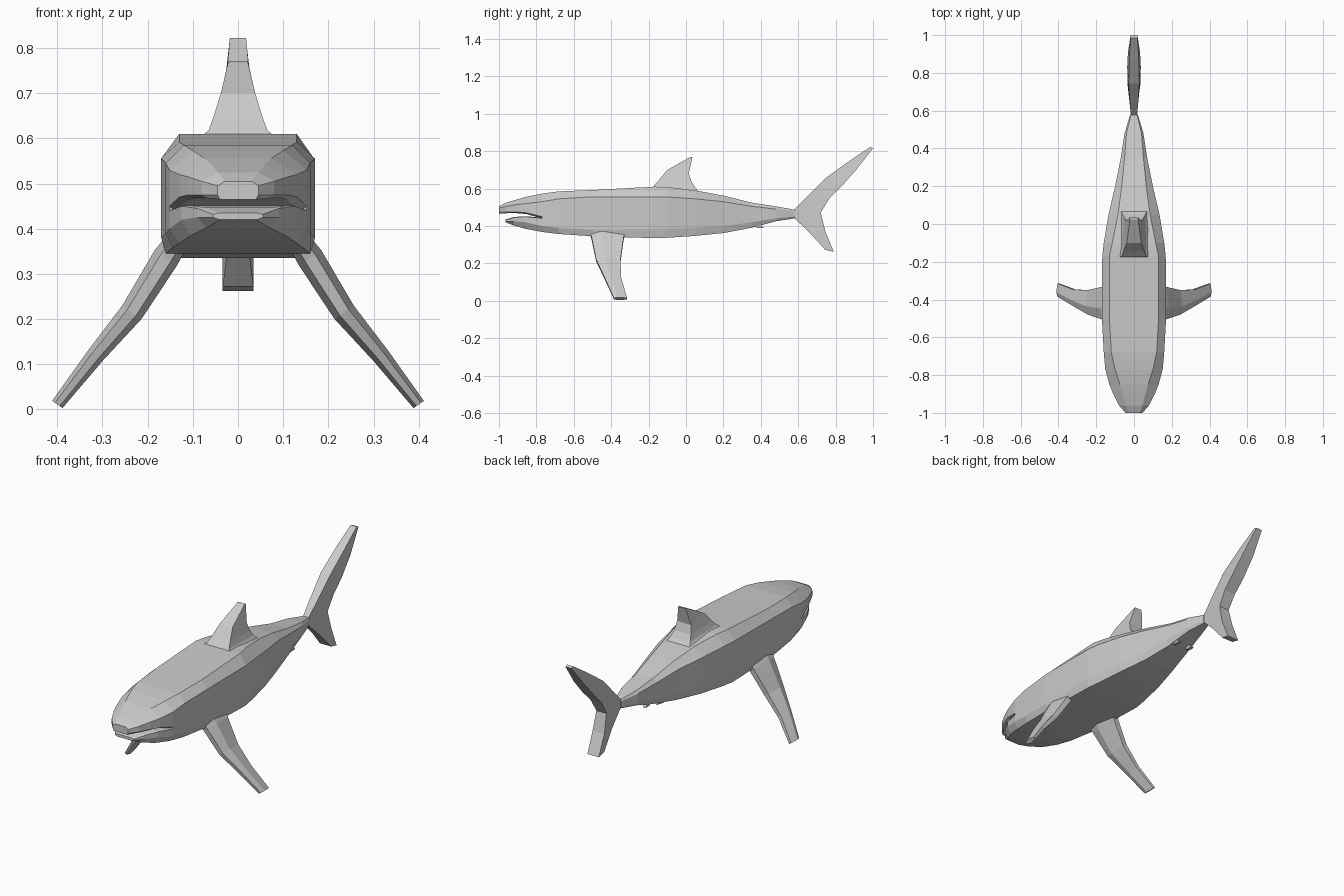
import bpy, bmesh
from mathutils import Vector

grey = bpy.data.materials.new("shark_grey")
grey.diffuse_color = (0.6, 0.6, 0.6, 1)


def loft(name, rings, mirror=False):
    """Skin a list of equal-length point rings into a closed, flat-shaded object."""
    bm = bmesh.new()
    loops = [[bm.verts.new(p) for p in ring] for ring in rings]
    n = len(loops[0])
    for a, b in zip(loops, loops[1:]):
        for i in range(n):
            j = (i + 1) % n
            bm.faces.new((a[i], a[j], b[j], b[i]))
    bm.faces.new(loops[0])
    bm.faces.new(loops[-1])
    bmesh.ops.recalc_face_normals(bm, faces=bm.faces)
    mesh = bpy.data.meshes.new(name)
    bm.to_mesh(mesh)
    bm.free()
    mesh.materials.append(grey)
    obj = bpy.data.objects.new(name, mesh)
    bpy.context.collection.objects.link(obj)
    if mirror:
        mod = obj.modifiers.new("mirror", 'MIRROR')
        mod.use_axis = (True, False, False)
    return obj


def hull_ring(y, t, w, b, top, sh, low, bot):
    """Eight-sided body section: flat top, chamfered shoulders, flat belly."""
    half = [(t, top), (w, sh), (w, low), (b, bot)]
    return [(x, y, z) for x, z in half] + [(-x, y, z) for x, z in reversed(half)]


# Main body: y, top half-width, side, belly, top z, shoulder z, low z, belly z
loft("body", [hull_ring(*r) for r in [
    (-.77, .10, .152, .13, .573, .53, .40, .368),
    (-.68, .12, .16, .145, .585, .545, .39, .357),
    (-.50, .13, .17, .16, .592, .556, .38, .345),
    (-.17, .13, .168, .16, .61, .556, .385, .335),
    (-.10, .115, .16, .15, .608, .555, .385, .337),
    (.05, .085, .135, .125, .59, .545, .39, .347),
    (.20, .065, .10, .09, .562, .53, .40, .362),
    (.35, .05, .07, .06, .525, .505, .42, .39),
    (.48, .04, .05, .04, .505, .49, .44, .425),
    (.58, .015, .02, .015, .487, .48, .45, .44)]])

# Snout and open lower jaw
loft("upper_jaw", [hull_ring(*r) for r in [
    (-1.0, .03, .045, .04, .505, .495, .475, .465),
    (-.96, .045, .08, .07, .525, .505, .475, .468),
    (-.90, .06, .11, .10, .543, .515, .475, .468),
    (-.85, .075, .13, .11, .557, .52, .47, .463),
    (-.77, .10, .152, .14, .573, .53, .45, .44)]])
loft("lower_jaw", [hull_ring(*r) for r in [
    (-.965, .04, .055, .04, .435, .432, .425, .42),
    (-.92, .08, .09, .07, .448, .445, .425, .402),
    (-.86, .11, .125, .105, .452, .45, .42, .385),
    (-.77, .14, .152, .13, .445, .44, .40, .368)]])


# Pectoral fins, swept down and outwards: x, z, leading y, trailing y, half thickness
def fin_ring(x, z, y0, y1, h):
    c, n = Vector((x, 0, z)), Vector((.82, 0, .57))
    ym = y0 + (y1 - y0) * .35
    pts = [(y0, .45), (ym, 1), (y1, .5), (y1, -.5), (ym, -1), (y0, -.45)]
    return [c + n * h * k + Vector((0, y, 0)) for y, k in pts]


loft("pectoral_fin", [fin_ring(*r) for r in [
    (.13, .38, -.52, -.32, .025),
    (.16, .335, -.505, -.333, .03),
    (.235, .215, -.48, -.35, .026),
    (.315, .12, -.435, -.347, .02),
    (.40, .011, -.385, -.315, .014)]], mirror=True)


# Upright fins: leading (y, z), trailing (y, z), leading and trailing half-widths
def blade_ring(y0, z0, y1, z1, h0, h1):
    return [(-h0, y0, z0), (h0, y0, z0), (h1, y1, z1), (-h1, y1, z1)]


loft("dorsal_fin", [blade_ring(*r) for r in [
    (-.19, .59, .08, .57, .10, .075),
    (-.17, .618, .05, .605, .065, .06),
    (-.145, .645, .03, .635, .055, .05),
    (-.10, .70, .015, .68, .038, .042),
    (.022, .768, .035, .77, .022, .022)]])

loft("tail_fin", [blade_ring(*r) for r in [
    (.745, .272, .79, .262, .034, .034),
    (.66, .365, .745, .37, .022, .035),
    (.555, .465, .72, .47, .014, .03),
    (.64, .55, .765, .545, .022, .034),
    (.745, .655, .83, .61, .028, .036),
    (.87, .745, .91, .70, .025, .032),
    (.985, .822, 1.0, .816, .018, .018)]])

# Small pair of fins under the tail stem
loft("rear_belly_fin", [
    [(x - h, y0, z), (x + h, y0, z), (x + h, y1, z), (x - h, y1, z)]
    for x, h, y0, y1, z in [(.035, .018, .30, .39, .425), (.042, .008, .385, .415, .388)]
], mirror=True)
